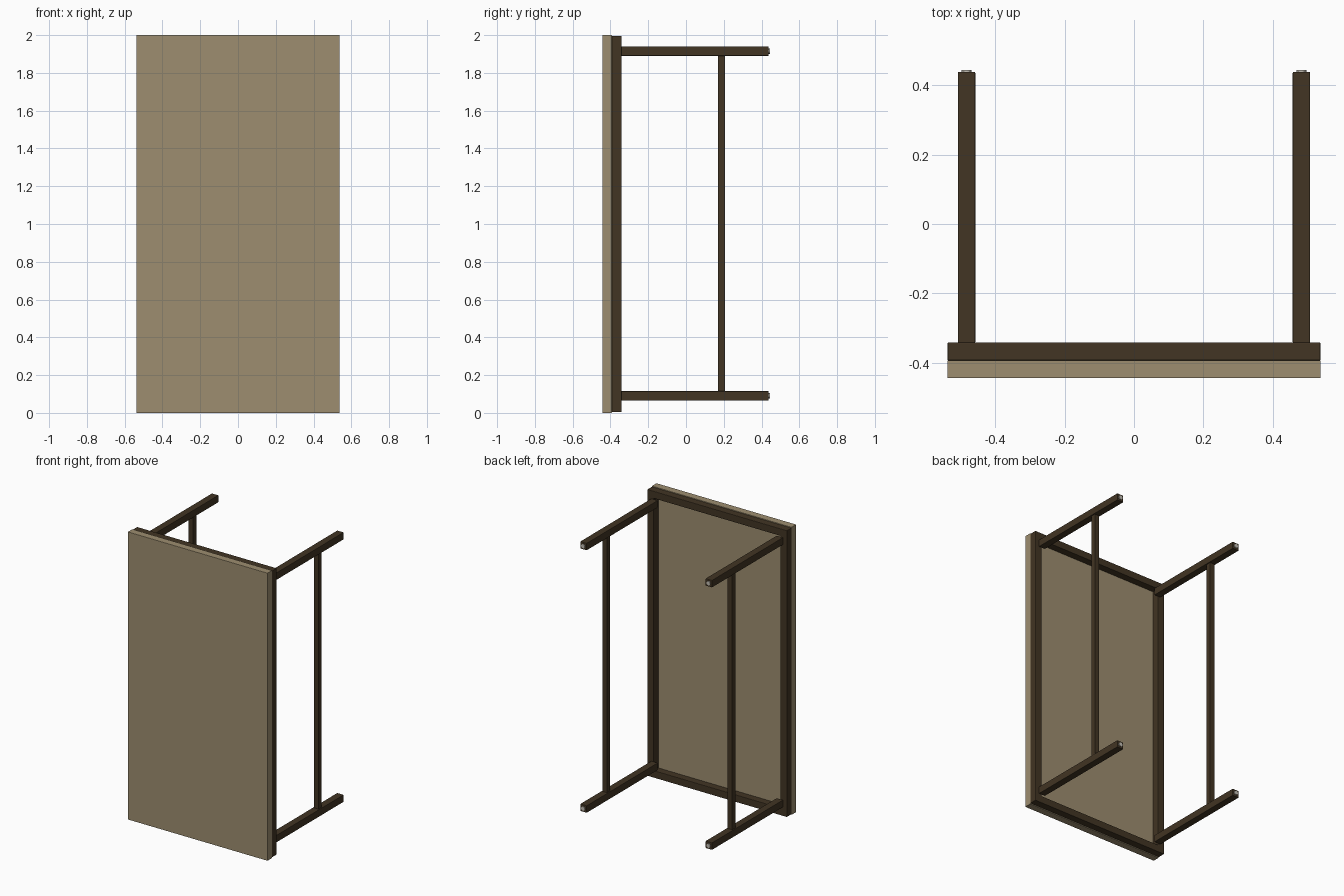
import bpy
from mathutils import Vector

cube = bpy.data.objects.get("Cube")
if cube:
    bpy.data.objects.remove(cube, do_unlink=True)


def material(name, rgb):
    mat = bpy.data.materials.new(name)
    mat.use_nodes = True
    mat.diffuse_color = (*rgb, 1)
    mat.node_tree.nodes["Principled BSDF"].inputs["Base Color"].default_value = (*rgb, 1)
    return mat


TAN = material("tan board", (0.34, 0.27, 0.16))
BROWN = material("dark brown metal", (0.054, 0.035, 0.017))
PALE = material("pale foot pad", (0.55, 0.52, 0.46))


def finish(name, mat, bevel):
    obj = bpy.context.object
    obj.name = name
    obj.data.materials.append(mat)
    if bevel:
        mod = obj.modifiers.new("soft edges", "BEVEL")
        mod.width = bevel
        mod.segments = 2
    return obj


def box(name, low, high, mat, bevel=0.003):
    """Box between two corners, with slightly rounded edges."""
    low, high = Vector(low), Vector(high)
    bpy.ops.mesh.primitive_cube_add(size=1, location=(low + high) / 2)
    bpy.context.object.scale = high - low
    bpy.ops.object.transform_apply(location=False, rotation=False, scale=True)
    return finish(name, mat, bevel)


HALF, TALL, BAR = 0.537, 2.0, 0.05
FRONT, FRAME_Y, LEG_Y, END_Y = -0.443, -0.391, -0.341, 0.438
LEG_X = 0.482

# Table top standing on its short edge
box("table_top", (-HALF, FRONT, 0), (HALF, FRAME_Y - 0.002, TALL), TAN, 0.001)

# Frame of square tubes behind the top
for name, z in (("lower", 0.004), ("upper", TALL - BAR - 0.004)):
    box(name + "_frame_rail", (-HALF, FRAME_Y - 0.002, z), (HALF, LEG_Y, z + BAR), BROWN)

for side, s in (("left", 1), ("right", -1)):
    x = s * (HALF - BAR / 2)
    box(side + "_frame_rail", (x - BAR / 2, FRAME_Y - 0.002, 0.004),
        (x + BAR / 2, LEG_Y, TALL - 0.004), BROWN)

    # Legs, each with a round foot pad on its end
    x = s * LEG_X
    for level, z in (("lower", 0.09), ("upper", 1.915)):
        box(f"{side}_{level}_leg", (x - BAR / 2, LEG_Y - 0.002, z - BAR / 2),
            (x + BAR / 2, END_Y, z + BAR / 2), BROWN)
        bpy.ops.mesh.primitive_cylinder_add(
            vertices=16, radius=0.014, depth=0.012,
            location=(x, END_Y, z), rotation=(1.5708, 0, 0))
        finish(f"{side}_{level}_foot_pad", PALE, 0)
        bpy.ops.object.shade_smooth_by_angle()

    # Stretcher joining the two legs of a side
    box(side + "_stretcher", (x - 0.018, 0.17, 0.11), (x + 0.018, 0.206, 1.895), BROWN, 0.002)
